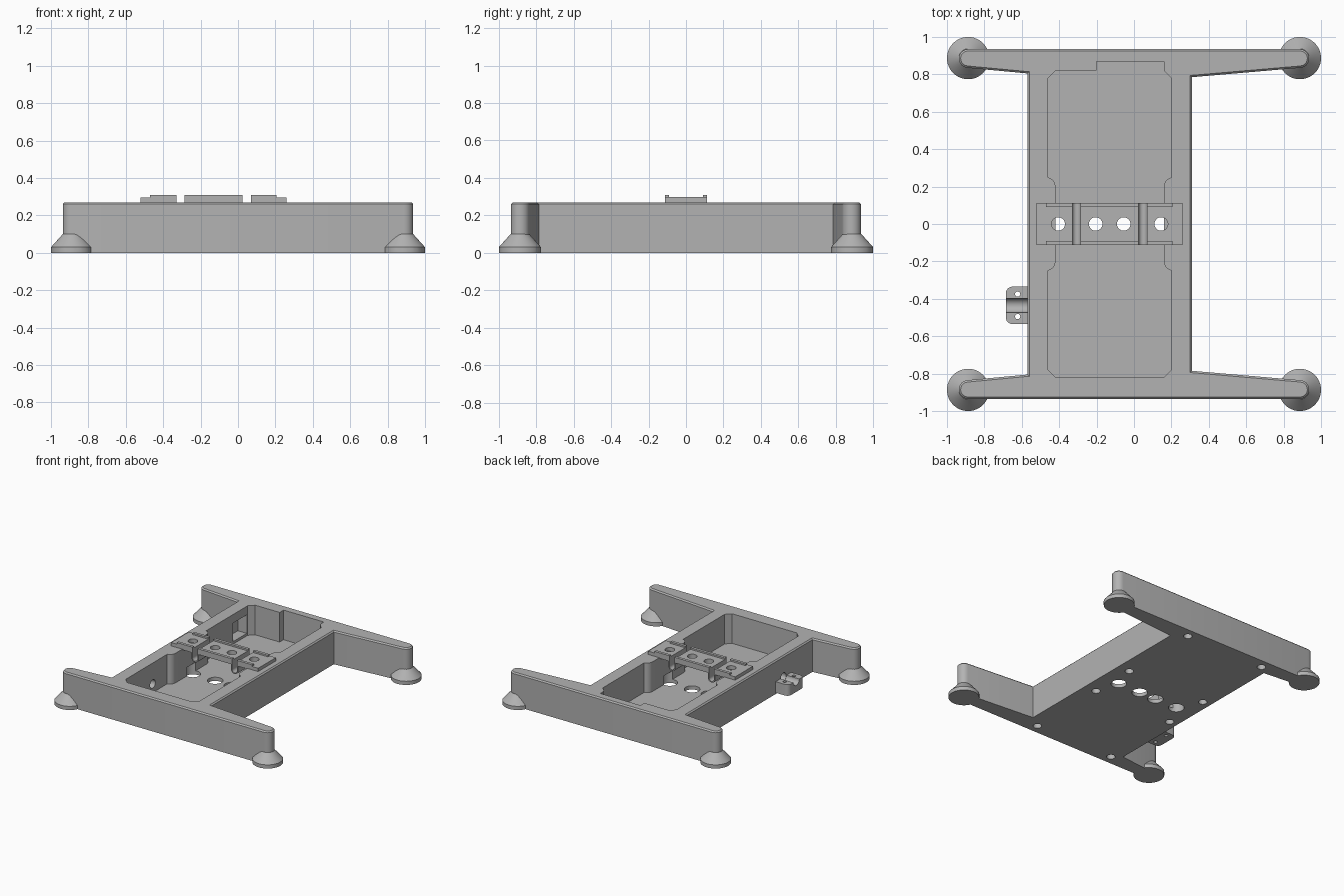
import bpy, bmesh, math
from mathutils import Matrix

if "Cube" in bpy.data.objects:
    bpy.data.objects.remove(bpy.data.objects["Cube"])

grey = bpy.data.materials.new("plain grey")
grey.use_nodes = True
grey.diffuse_color = (0.45, 0.45, 0.45, 1)
grey.node_tree.nodes["Principled BSDF"].inputs["Base Color"].default_value = (0.45, 0.45, 0.45, 1)


def finish(name, bm):
    bmesh.ops.recalc_face_normals(bm, faces=bm.faces)
    mesh = bpy.data.meshes.new(name)
    bm.to_mesh(mesh)
    bm.free()
    mesh.materials.append(grey)
    ob = bpy.data.objects.new(name, mesh)
    bpy.context.collection.objects.link(ob)
    return ob


def prism(name, outline, z0, z1, chamfer=0):
    """Extrude an xy outline between two heights, with an optional top chamfer."""
    bm = bmesh.new()
    base = bm.faces.new([bm.verts.new((x, y, z0)) for x, y in outline])
    ext = bmesh.ops.extrude_face_region(bm, geom=[base])["geom"]
    top = [v for v in ext if isinstance(v, bmesh.types.BMVert)]
    bmesh.ops.translate(bm, verts=top, vec=(0, 0, z1 - z0))
    if chamfer:
        rim = [e for e in bm.edges if all(v in top for v in e.verts)]
        bmesh.ops.bevel(bm, geom=rim, offset=chamfer, segments=1, affect='EDGES')
    return finish(name, bm)


def box(name, x0, x1, y0, y1, z0, z1):
    return prism(name, [(x0, y0), (x1, y0), (x1, y1), (x0, y1)], z0, z1)


def cone(name, x, y, z0, z1, r0, r1, axis='Z', segments=32):
    bm = bmesh.new()
    bmesh.ops.create_cone(bm, cap_ends=True, segments=segments, radius1=r0, radius2=r1, depth=z1 - z0)
    bmesh.ops.translate(bm, verts=bm.verts, vec=(0, 0, (z0 + z1) / 2))
    if axis == 'X':
        bmesh.ops.transform(bm, verts=bm.verts, matrix=Matrix.Rotation(math.pi / 2, 4, 'Y'))
        bmesh.ops.translate(bm, verts=bm.verts, vec=(0, x, y))
    else:
        bmesh.ops.translate(bm, verts=bm.verts, vec=(x, y, 0))
    return finish(name, bm)


def combine(target, others, operation='DIFFERENCE'):
    for other in others:
        mod = target.modifiers.new("bool", 'BOOLEAN')
        mod.operation, mod.solver, mod.object = operation, 'EXACT', other
        bpy.context.view_layer.objects.active = target
        bpy.ops.object.modifier_apply(modifier=mod.name)
        bpy.data.objects.remove(other)


def arc(cx, cy, r, a0, a1, n=10):
    angles = [math.radians(a0 + (a1 - a0) * i / n) for i in range(n + 1)]
    return [(cx + r * math.cos(a), cy + r * math.sin(a)) for a in angles]


def flip_y(points):
    return [(x, -y) for x, y in reversed(points)]


# H-shaped frame with tapered, round-ended arms
FOOT, TOP, FLOOR = 0.887, 0.27, 0.03
right = [(0.31, 0.785)] + arc(FOOT, FOOT - 0.002, 0.05, -85, 90)
left = arc(-FOOT, FOOT - 0.002, 0.05, 90, 265) + [(-0.57, 0.805)]
half = right + left
frame = prism("frame", half + flip_y(half), 0, TOP, 0.01)

# Open tray with screw bosses at the waist and a notch at the back
boss_r = arc(0.21, 0.2, 0.05, 180, 101, 6)
boss_l = arc(-0.47, 0.2, 0.05, 79, 0, 6)
side_r = boss_r + [(0.2, 0.78), (0.16, 0.82)]
side_l = [(-0.42, 0.82), (-0.46, 0.78)] + boss_l
notch = [(0.16, 0.87), (-0.2, 0.87), (-0.2, 0.82)]
tray = side_r + notch + side_l + flip_y(side_l) + flip_y(side_r)
cutters = [prism("tray_cut", tray, FLOOR, 0.5)]

# Floor access holes and blind screw holes underneath
BOLTS = (-0.405, -0.205, -0.055, 0.145)
cutters += [cone("access_cut", x, 0, -0.1, 0.1, 0.058, 0.058) for x in BOLTS]
for x in (-0.5, 0.205):
    for y in (-0.86, -0.19, 0.19, 0.86):
        cutters.append(cone("screw_cut", x, y, -0.1, 0.14, 0.032, 0.032))

# Side wall port recess and cable hole
cutters.append(box("port_cut", -0.54, -0.44, 0.59, 0.77, 0.05, 0.2))
cutters.append(cone("cable_cut", -0.435, 0.1, -0.62, -0.4, 0.034, 0.034, 'X'))
combine(frame, cutters)

# Flared feet
feet = []
for sx in (-1, 1):
    for sy in (-1, 1):
        where = ("front" if sy < 0 else "back") + ("_left" if sx > 0 else "_right")
        foot = cone(where + "_foot", sx * FOOT, sy * FOOT, 0, 0.03, 0.113, 0.113, segments=48)
        flare = cone("flare", sx * FOOT, sy * FOOT, 0.03, 0.1, 0.113, 0.05, segments=48)
        combine(foot, [flare], 'UNION')
        feet.append(foot)

# Bridge of three plates with raised lips and bolt holes
plates = []
spans = (("right", -0.52, -0.33, -0.47, -0.33), ("middle", -0.285, 0.025, -0.285, 0.025),
         ("left", 0.07, 0.26, 0.07, 0.205))
for name, x0, x1, lip0, lip1 in spans:
    plate = box("bridge_plate_" + name, x0, x1, -0.113, 0.113, TOP - 0.005, 0.31)
    cuts = [box("step_cut", x0 - 0.1, x1 + 0.1, -0.09, 0.09, 0.297, 0.4)]
    if lip0 > x0:
        cuts.append(box("end_cut", x0 - 0.1, lip0, -0.2, 0.2, 0.297, 0.4))
    if lip1 < x1:
        cuts.append(box("end_cut", lip1, x1 + 0.1, -0.2, 0.2, 0.297, 0.4))
    cuts += [cone("bolt_cut", x, 0, 0.1, 0.5, 0.036, 0.036) for x in BOLTS if x0 < x < x1]
    combine(plate, cuts)
    plates.append(plate)

# Round-bottomed gutters joining the plates
for name, x in (("right", -0.3075), ("left", 0.0475)):
    outer = arc(x, 0.225, 0.032, 180, 360)
    inner = arc(x, 0.225, 0.0225, 360, 180)
    profile = [(x - 0.032, 0.275)] + outer + [(x + 0.032, 0.275), (x + 0.0225, 0.275)]
    profile += inner + [(x - 0.0225, 0.275)]
    gutter = prism("bridge_gutter_" + name, profile, -0.112, 0.112)
    gutter.data.transform(Matrix.Rotation(math.pi / 2, 4, 'X'))
    plates.append(gutter)

# Cable clamp on the right side
corners = [(-0.565, -0.335)] + arc(-0.65, -0.37, 0.035, 90, 180, 6)
corners += arc(-0.65, -0.5, 0.035, 180, 270, 6) + [(-0.565, -0.535)]
clamp = prism("cable_clamp", corners, 0.01, 0.1)
combine(clamp, [cone("groove_cut", -0.435, 0.1, -0.8, -0.4, 0.038, 0.038, 'X')]
        + [cone("pin_cut", -0.622, y, -0.1, 0.3, 0.014, 0.014) for y in (-0.375, -0.495)])

# Smooth the curved walls, keep hard edges
bpy.ops.object.select_all(action='DESELECT')
for ob in [frame, clamp] + feet + plates:
    ob.select_set(True)
bpy.context.view_layer.objects.active = frame
bpy.ops.object.shade_smooth_by_angle(angle=math.radians(30))
